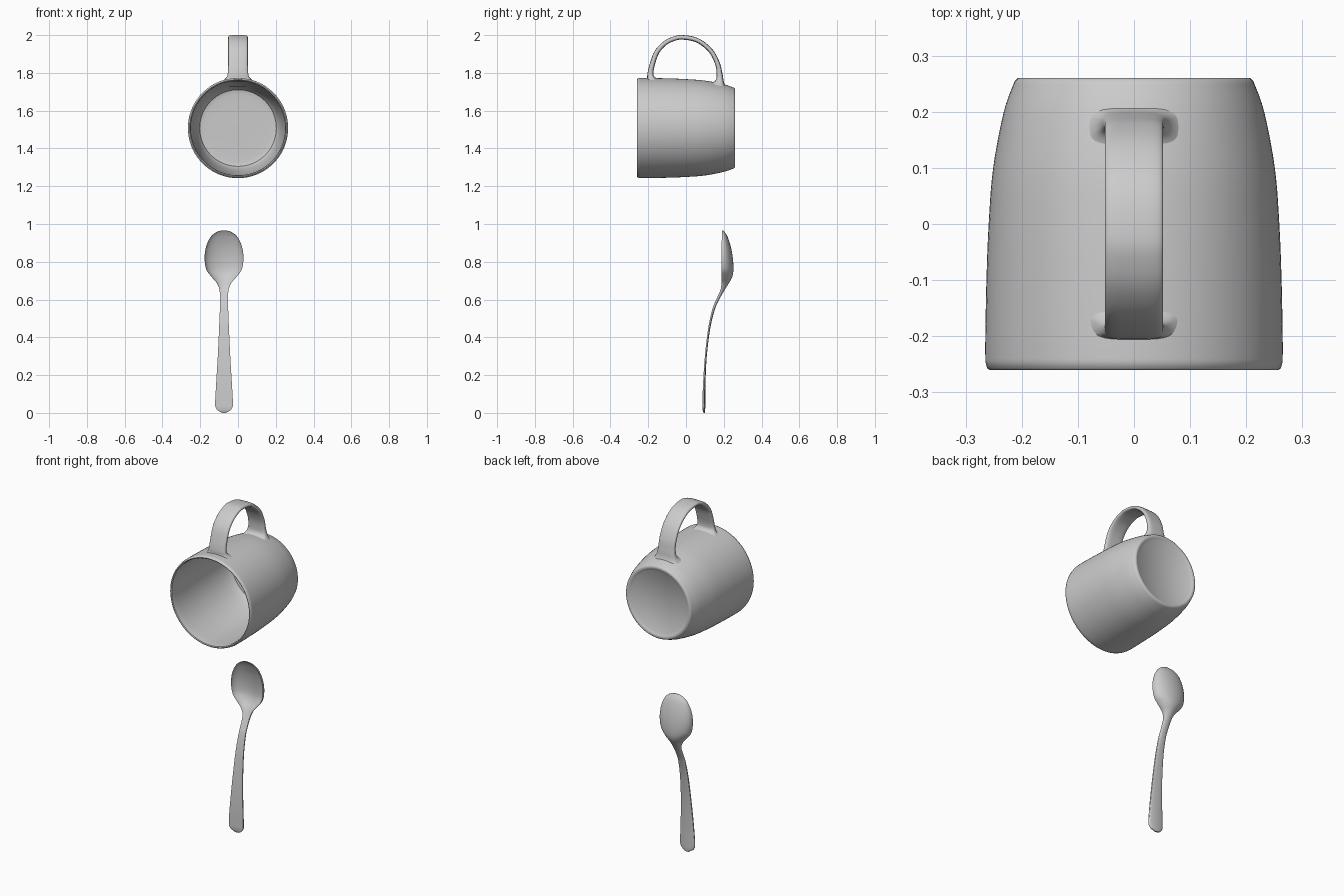
import bpy, bmesh
from math import sin, cos, pi, sqrt, hypot, copysign

if "Cube" in bpy.data.objects:
    bpy.data.objects.remove(bpy.data.objects["Cube"])

MUG_Z = 1.508


def smooth_path(pts, n):
    """Catmull-Rom interpolation of tuples of any length."""
    p = [pts[0]] + list(pts) + [pts[-1]]
    out = []
    for i in range(1, len(p) - 2):
        for k in range(n):
            t = k / n
            out.append([0.5 * (2 * b + (c - a) * t + (2 * a - 5 * b + 4 * c - d) * t * t
                               + (3 * b - a - 3 * c + d) * t ** 3)
                        for a, b, c, d in zip(*p[i - 1:i + 3])])
    out.append(list(pts[-1]))
    return out


def loft(name, rings, angle=0.8):
    """Skin closed rings and cap both ends."""
    bm = bmesh.new()
    vs = [[bm.verts.new(c) for c in r] for r in rings]
    n = len(vs[0])
    for a, b in zip(vs, vs[1:]):
        for i in range(n):
            j = (i + 1) % n
            bm.faces.new((a[i], a[j], b[j], b[i]))
    bm.faces.new(vs[0])
    bm.faces.new(vs[-1])
    bmesh.ops.recalc_face_normals(bm, faces=bm.faces)
    me = bpy.data.meshes.new(name)
    bm.to_mesh(me)
    bm.free()
    ob = bpy.data.objects.new(name, me)
    bpy.context.collection.objects.link(ob)
    bpy.ops.object.select_all(action='DESELECT')
    ob.select_set(True)
    bpy.context.view_layer.objects.active = ob
    bpy.ops.object.shade_smooth_by_angle(angle=angle)
    return ob


# Mug body: profile (radius, y) turned around the y axis
base = [(.001, .251), (.182, .251), (.19, .257), (.198, .26), (.207, .26), (.213, .254)]
outer = [(.213, .254), (.232, .2), (.251, .1), (.259, 0), (.263, -.1), (.265, -.2), (.265, -.245)]
rim = [(.262, -.257), (.257, -.26), (.252, -.257), (.25, -.245)]
inner = [(.25, -.245), (.249, -.1), (.245, 0), (.236, .1), (.222, .18), (.205, .222), (.18, .234), (.001, .235)]
outer_s = smooth_path(outer, 5)
profile = base[:-1] + outer_s + rim[:-1] + smooth_path(inner, 4)
N = 96
loft("mug_body", [[(r * cos(2 * pi * i / N), y, MUG_Z + r * sin(2 * pi * i / N)) for i in range(N)]
                  for r, y in profile])


def mug_radius(y):
    for (r0, y0), (r1, y1) in zip(outer_s, outer_s[1:]):
        if y1 <= y <= y0:
            return r0 + (r1 - r0) * (y - y0) / (y1 - y0)
    return .265


# Mug handle: (y, z, half width, half thickness, blend onto the wall)
handle = [(-.180, 1.766, .086, .036, 1), (-.186, 1.779, .063, .021, .35), (-.188, 1.797, .054, .016, 0),
          (-.180, 1.839, .052, .014, 0), (-.156, 1.907, .052, .013, 0), (-.114, 1.955, .052, .012, 0),
          (-.066, 1.980, .052, .012, 0), (-.018, 1.988, .052, .012, 0), (.061, 1.972, .052, .012, 0),
          (.130, 1.918, .052, .012, 0), (.167, 1.849, .052, .013, 0), (.178, 1.79, .054, .016, 0),
          (.178, 1.763, .064, .023, .35), (.172, 1.742, .086, .044, 1)]
path = smooth_path(handle, 5)
rings = []
M = 32
for i, (y, z, w, t, k) in enumerate(path):
    a, b = path[max(i - 1, 0)], path[min(i + 1, len(path) - 1)]
    ty, tz = b[0] - a[0], b[1] - a[1]
    l = hypot(ty, tz)
    ny, nz = -tz / l, ty / l
    k = min(max(k, 0), 1)
    ring = []
    for j in range(M):
        c, s = cos(2 * pi * j / M), sin(2 * pi * j / M)
        x = w * copysign(abs(c) ** .6, c)
        d = t * copysign(abs(s) ** .6, s)
        py, pz = y + ny * d, z + nz * d
        wall = MUG_Z + sqrt(mug_radius(py) ** 2 - x * x) - .004
        ring.append((x, py, pz * (1 - k) + wall * k))
    rings.append(ring)
loft("mug_handle", rings, 1.2)

# Spoon: (z, half width, rim y, front centre y, back centre y)
spoon = [(.966, .012, .190, .191, .197), (.956, .042, .190, .198, .206), (.93, .072, .190, .211, .221),
         (.88, .095, .188, .228, .237), (.82, .103, .188, .239, .248), (.76, .094, .188, .241, .251),
         (.72, .066, .188, .230, .245), (.685, .037, .188, .206, .226), (.65, .024, .182, .186, .204),
         (.60, .021, .160, .160, .176), (.55, .022, .140, .140, .154), (.45, .026, .118, .118, .129),
         (.30, .033, .100, .100, .110), (.15, .042, .090, .090, .103), (.05, .047, .087, .087, .102),
         (.025, .042, .087, .087, .102), (.010, .029, .089, .089, .101), (.003, .012, .092, .092, .100)]
rings = []
S = 16
for z, w, yr, yf, yb in smooth_path(spoon, 5):
    e = .006
    front, back = [], []
    for i in range(S + 1):
        a = -pi / 2 + pi * i / S
        x = -.074 + w * sin(a)
        front.append((x, yr + (yf - yr) * cos(a), z))
        back.append((x, yr + e + (yb - yr - e) * cos(a), z))
    rings.append(front + back[::-1])
for p in range(len(rings[-1])):
    x, y, z = rings[-1][p]
    rings[-1][p] = (x, y, 0)
loft("spoon", rings, 0.9)
